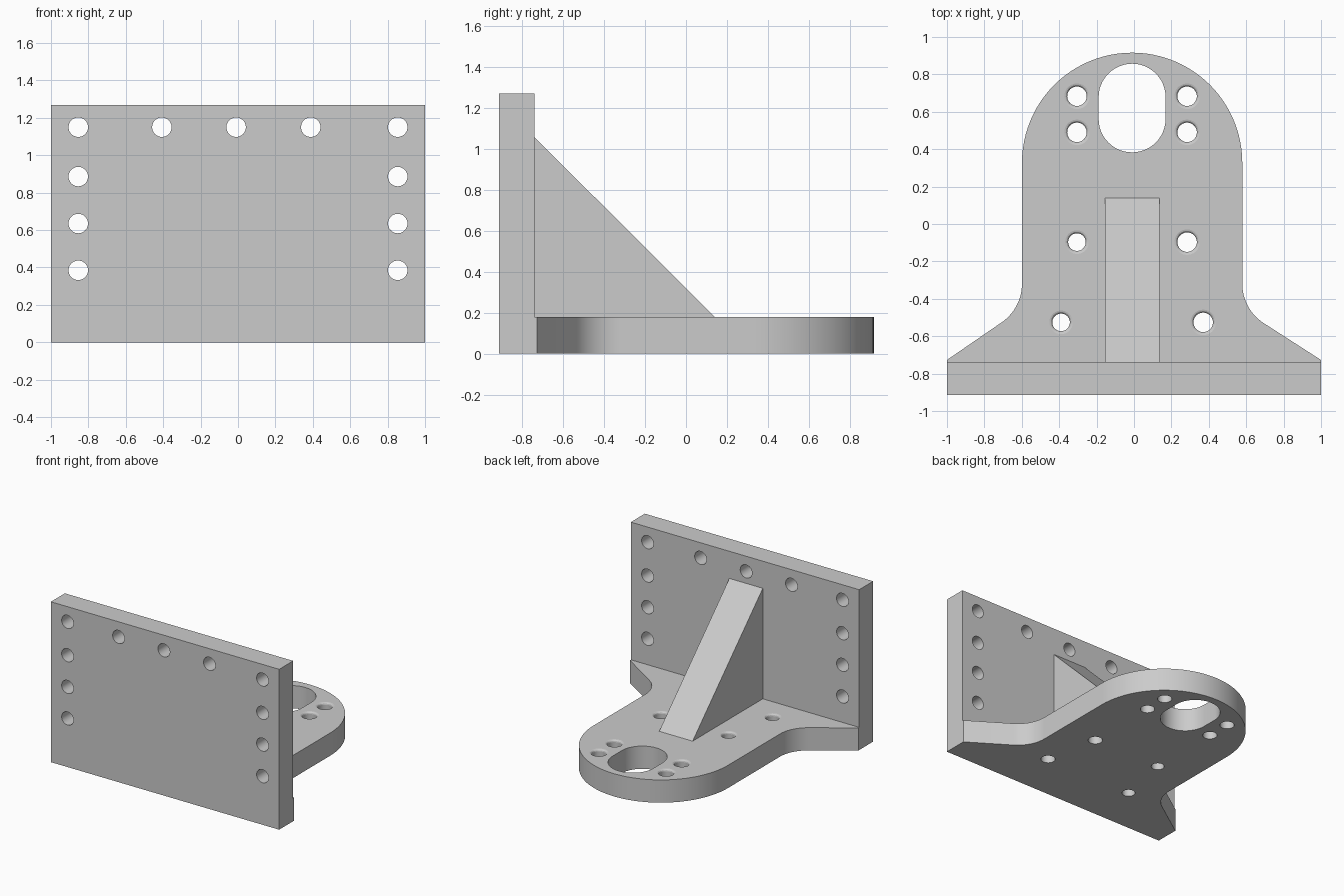
import bpy, bmesh, math

if "Cube" in bpy.data.objects:
    bpy.data.objects.remove(bpy.data.objects["Cube"])

grey = bpy.data.materials.new("grey metal")
grey.diffuse_color = (0.6, 0.6, 0.6, 1)
grey.use_nodes = True
grey.node_tree.nodes["Principled BSDF"].inputs["Base Color"].default_value = grey.diffuse_color

BACK, FRONT, THICK, TOP = -0.738, -0.913, 0.18, 1.27
CX = -0.01          # centre line of bracket


def solid(name, stacks):
    """Closed solids, each lofted through a stack of equal-length 3D rings."""
    bm = bmesh.new()
    for rings in stacks:
        vs = [[bm.verts.new(p) for p in ring] for ring in rings]
        for a, b in zip(vs, vs[1:]):
            for i in range(len(a)):
                j = (i + 1) % len(a)
                bm.faces.new((a[i], a[j], b[j], b[i]))
        bm.faces.new(vs[0][::-1])
        bm.faces.new(vs[-1])
    bmesh.ops.recalc_face_normals(bm, faces=bm.faces)
    me = bpy.data.meshes.new(name)
    bm.to_mesh(me)
    bm.free()
    ob = bpy.data.objects.new(name, me)
    bpy.context.collection.objects.link(ob)
    me.materials.append(grey)
    return ob


def arc(cx, cy, r, a0, a1, n):
    return [(cx + r * math.cos(math.radians(a0 + (a1 - a0) * i / n)),
             cy + r * math.sin(math.radians(a0 + (a1 - a0) * i / n))) for i in range(n + 1)]


def circle(cx, cy, r, n=40):
    return arc(cx, cy, r, 0, 360, n)[:-1]


def flat(pts, z):
    return [(x, y, z) for x, y in pts]


def upright(pts, y):
    return [(x, y, z) for x, z in pts]


def cut(ob, cutter):
    """Subtract the cutter, bake the result and shade the round walls smooth."""
    mod = ob.modifiers.new("holes", 'BOOLEAN')
    mod.operation, mod.solver, mod.object = 'DIFFERENCE', 'EXACT', cutter
    bpy.context.view_layer.update()
    deps = bpy.context.evaluated_depsgraph_get()
    me = bpy.data.meshes.new_from_object(ob.evaluated_get(deps))
    ob.modifiers.clear()
    ob.data = me
    bpy.data.objects.remove(cutter)
    bpy.ops.object.select_all(action='DESELECT')
    ob.select_set(True)
    bpy.context.view_layer.objects.active = ob
    bpy.ops.object.shade_smooth_by_angle(angle=math.radians(14))


# Upright plate with a border of bolt holes
rect = [(-1, 0), (1, 0), (1, TOP), (-1, TOP)]
plate = solid("upright_plate", [[upright(rect, FRONT), upright(rect, BACK)]])
bolts = [(x, 1.15) for x in (-0.407, -0.01, 0.389)]
bolts += [(x, z) for x in (-0.854, 0.854) for z in (0.385, 0.635, 0.886, 1.15)]
cut(plate, solid("plate_cutter", [
    [upright(circle(x, z, 0.052), y) for y in (FRONT - 0.1, BACK + 0.1)] for x, z in bolts]))

# Base: rounded tongue, concave fillets and flared foot
R, FR, FY = 0.589, 0.25, -0.32
outline = [(-1, BACK), (1, BACK), (1, -0.727)]
outline += arc(CX + R + FR, FY, FR, 238, 180, 12)
outline += arc(CX, 0.327, R, 0, 180, 48)
outline += arc(CX - R - FR, FY, FR, 0, -58, 12)
outline += [(-1, -0.727)]
base = solid("base_plate", [[flat(outline, 0), flat(outline, THICK)]])

# Oblong opening
slot = arc(CX, 0.678, 0.179, 0, 180, 24) + arc(CX, 0.562, 0.179, 180, 360, 24)
cutters = [[flat(slot, -0.1), flat(slot, THICK + 0.1)]]

# Screw holes with rounded upper rims
screws = [(-0.305, 0.683, 0.052), (0.284, 0.683, 0.052),
          (-0.305, 0.49, 0.052), (0.284, 0.49, 0.052),
          (-0.305, -0.097, 0.047), (0.284, -0.097, 0.052),
          (-0.39, -0.526, 0.047), (0.37, -0.526, 0.052)]
F = 0.016
for x, y, r in screws:
    rings = [flat(circle(x, y, r), -0.1)]
    for a in (0, 30, 60, 90):
        t = math.radians(a)
        rings.append(flat(circle(x, y, r + F * (1 - math.cos(t))), THICK - F + F * math.sin(t)))
    rings.append(flat(circle(x, y, r + F), THICK + 0.1))
    cutters.append(rings)
cut(base, solid("base_cutter", cutters))

# Triangular stiffening rib
tri = [(BACK, THICK), (0.14, THICK), (BACK, 1.055)]
solid("stiffening_rib", [[[(x, y, z) for y, z in tri] for x in (-0.156, 0.137)]])
